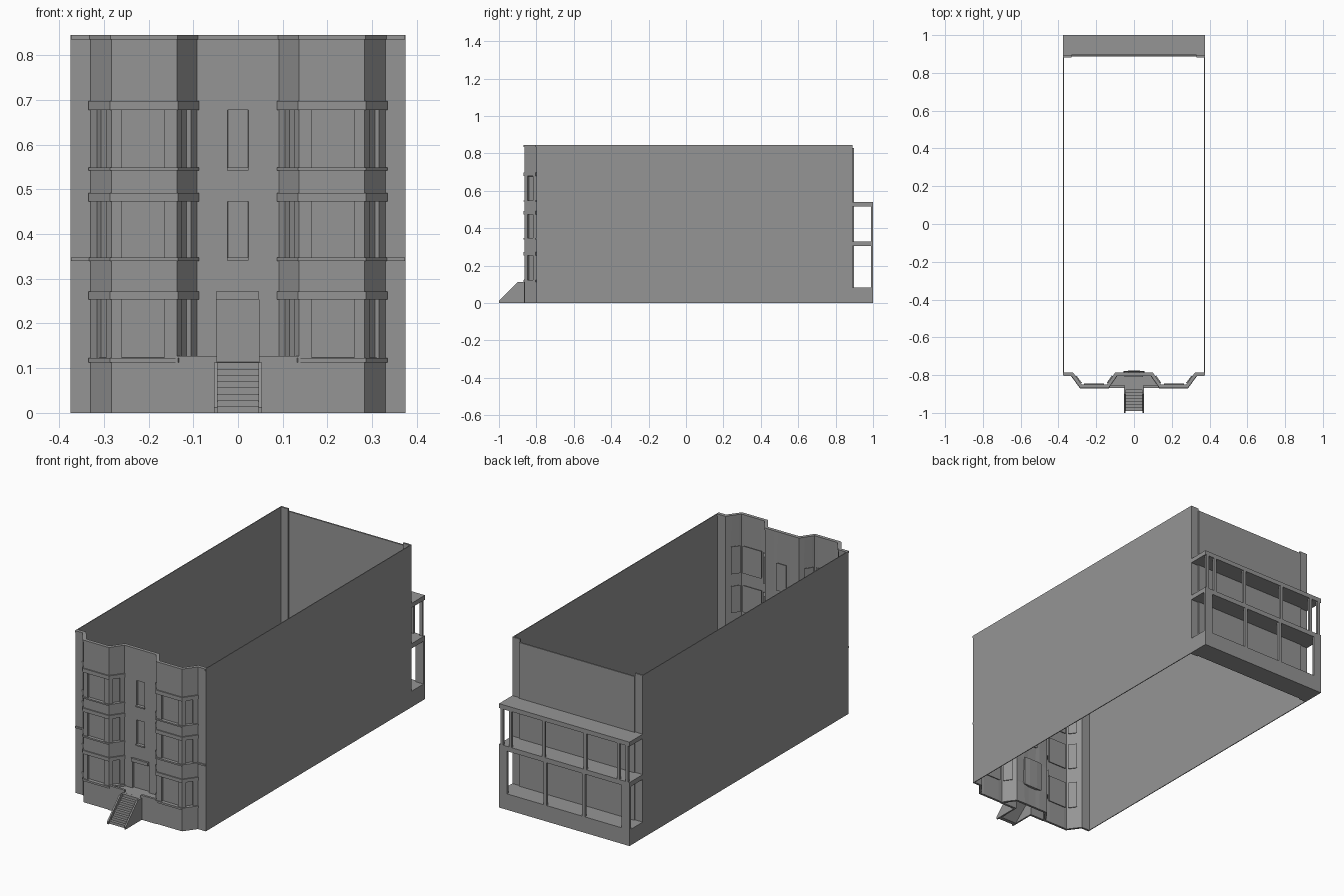
import bpy, bmesh
from mathutils import Vector

cube = bpy.data.objects.get("Cube")
if cube:
    bpy.data.objects.remove(cube)

GREY = (0.3, 0.3, 0.3, 1)
mat = bpy.data.materials.new("plain_grey")
mat.use_nodes = True
mat.diffuse_color = GREY
mat.node_tree.nodes["Principled BSDF"].inputs["Base Color"].default_value = GREY


def make(name, bm, fix=True):
    if fix:
        bmesh.ops.recalc_face_normals(bm, faces=bm.faces[:])
    me = bpy.data.meshes.new(name)
    bm.to_mesh(me)
    bm.free()
    me.materials.append(mat)
    ob = bpy.data.objects.new(name, me)
    bpy.context.collection.objects.link(ob)
    return ob


def box(name, x0, x1, y0, y1, z0, z1):
    bm = bmesh.new()
    bmesh.ops.create_cube(bm, size=1)
    for v in bm.verts:
        v.co = ((x0, x1)[v.co.x > 0], (y0, y1)[v.co.y > 0], (z0, z1)[v.co.z > 0])
    return make(name, bm)


def prism(name, pts, to3d, shift):
    """Extrude a flat outline, placed in space by to3d, along shift."""
    bm = bmesh.new()
    face = bm.faces.new([bm.verts.new(to3d(a, b)) for a, b in pts])
    new = bmesh.ops.extrude_face_region(bm, geom=[face])["geom"]
    bmesh.ops.translate(bm, vec=shift, verts=[v for v in new if isinstance(v, bmesh.types.BMVert)])
    return make(name, bm)


def offset(path, d):
    """Shift an open path, running left to right, toward the front with mitred corners."""
    p = [Vector(q) for q in path]
    n = [Vector(((b - a).y, -(b - a).x)).normalized() for a, b in zip(p, p[1:])]
    n = [n[0]] + n + [n[-1]]
    return [q + (a + b) * d / (1 + a.dot(b)) for q, a, b in zip(p, n, n[1:])]


def band(name, path, z0, z1, out=0.006, inn=0.006):
    outline = offset(path, out) + offset(path, -inn)[::-1]
    prism(name, outline, lambda a, b: (a, b, z0), (0, 0, z1 - z0))


def mirror(path):
    return [(-x, y) for x, y in path[::-1]]


# Front wall: corner strip, bay and centre as one folded sheet with recessed openings
BACK, FRONT = -0.80, -0.864
INNER, OUTER = ((0.092, BACK), (0.137, FRONT)), ((0.283, FRONT), (0.33, BACK))


def along(seg, t):
    return tuple(Vector(seg[0]).lerp(Vector(seg[1]), t))


half = [(0.023, BACK), (0.047, BACK), INNER[0], along(INNER, 0.28), along(INNER, 0.74), INNER[1],
        (0.165, FRONT), (0.26, FRONT), OUTER[0], along(OUTER, 0.26), along(OUTER, 0.7), OUTER[1],
        (0.374, BACK)]
BAY_WINDOWS = (3, 6, 9)
plan = mirror(half) + half
levels = [0, 0.113, 0.123, 0.254, 0.347, 0.473, 0.548, 0.678, 0.845]
bm = bmesh.new()
grid = [[bm.verts.new((x, y, z)) for x, y in plan] for z in levels]
openings = []
for j in range(len(levels) - 1):
    for i in range(len(plan) - 1):
        f = bm.faces.new((grid[j][i], grid[j][i + 1], grid[j + 1][i + 1], grid[j + 1][i]))
        mx = abs(f.calc_center_median().x)
        bay = any(half[k][0] < mx < half[k + 1][0] for k in BAY_WINDOWS)
        if (bay and j in (2, 4, 6)) or (mx < 0.02 and j in (4, 6)) or (mx < 0.047 and j in (1, 2)):
            openings.append(f)
bm.normal_update()
bmesh.ops.inset_region(bm, faces=openings, thickness=0.0005, depth=-0.012, use_even_offset=True)
wall = make("front_wall", bm, fix=False)
mod = wall.modifiers.new("thickness", "SOLIDIFY")
mod.thickness = 0.012
mod.offset = -1

# Sills, lintels, belt course and coping
bay = [INNER[0], INNER[1], OUTER[0], OUTER[1]]
corner = [(0.374, BACK)]
for side, flip in (("left", lambda p: p), ("right", mirror)):
    for k, (z0, z1) in enumerate(((0.113, 0.123), (0.254, 0.272), (0.473, 0.492),
                                  (0.542, 0.549), (0.678, 0.698))):
        band(f"{side}_bay_band_{k}", flip(bay), z0, z1)
    band(f"{side}_belt_course", flip(bay + corner), 0.34, 0.348)
path = bay + corner
band("front_coping", mirror(path) + path, 0.835, 0.845, 0.004, 0.014)
for k, z in enumerate((0.341, 0.542)):
    box(f"centre_sill_{k}", -0.025, 0.024, BACK - 0.006, BACK + 0.005, z, z + 0.007)
box("door_lintel", -0.049, 0.047, BACK - 0.01, BACK + 0.005, 0.254, 0.272)

# Porch between the bays
porch = [(-0.137, FRONT), (0.137, FRONT), (0.092, BACK), (-0.092, BACK)]
prism("porch_floor", porch, lambda a, b: (a, b, 0.1), (0, 0, 0.013))
for side, x0, x1 in (("right", -0.14, -0.047), ("left", 0.047, 0.14)):
    box(side + "_porch_wall", x0, x1, FRONT - 0.003, FRONT + 0.009, 0, 0.127)

# Entrance stairs: thin folded steps between sloping cheeks
STEPS, START, RUN, RISE = 8, -0.99, 0.0157, 0.0141
top_line = []
for k in range(STEPS):
    top_line += [(START + k * RUN, k * RISE), (START + k * RUN, (k + 1) * RISE)]
top_line.append((FRONT, STEPS * RISE))
under = [(FRONT, STEPS * RISE - 0.02), (START + 0.02, 0)]
prism("steps", top_line + under, lambda a, b: (-0.047, a, b), (0.094, 0, 0))
cheek = [(-1, 0), (-1, 0.012), (-0.9, 0.113), (FRONT, 0.113), (FRONT, 0)]
for side, x in (("right", -0.054), ("left", 0.046)):
    prism(side + "_stair_cheek", cheek, lambda a, b: (x, a, b), (0.008, 0, 0))

# Thin side walls and rear wall with corner strips, open above and below
for side, s in (("right", -1), ("left", 1)):
    xs = sorted((s * 0.371, s * 0.375))
    box(side + "_side_wall", *xs, BACK, 0.888, 0, 0.845)
    xs = sorted((s * 0.33, s * 0.375))
    box(side + "_rear_corner", *xs, 0.882, 0.891, 0, 0.845)
box("rear_wall", -0.332, 0.332, 0.889, 0.897, 0, 0.83)

# Rear porch: base, two decks and their posts
box("rear_base", -0.375, 0.375, 0.888, 1, 0, 0.083)
box("rear_deck", -0.375, 0.375, 0.89, 1, 0.305, 0.33)
box("rear_roof", -0.375, 0.375, 0.89, 1, 0.517, 0.54)
for side, s in (("right", -1), ("left", 1)):
    def post(name, x, w, z0, z1):
        box(f"{side}_{name}", s * x - w / 2, s * x + w / 2, 0.988, 1, z0, z1)
    post("lower_corner_post", 0.352, 0.046, 0.08, 0.31)
    post("lower_middle_post", 0.11, 0.018, 0.08, 0.31)
    post("upper_outer_post", 0.36, 0.016, 0.325, 0.52)
    post("upper_inner_post", 0.31, 0.016, 0.325, 0.52)
    post("upper_middle_post", 0.12, 0.016, 0.325, 0.52)
